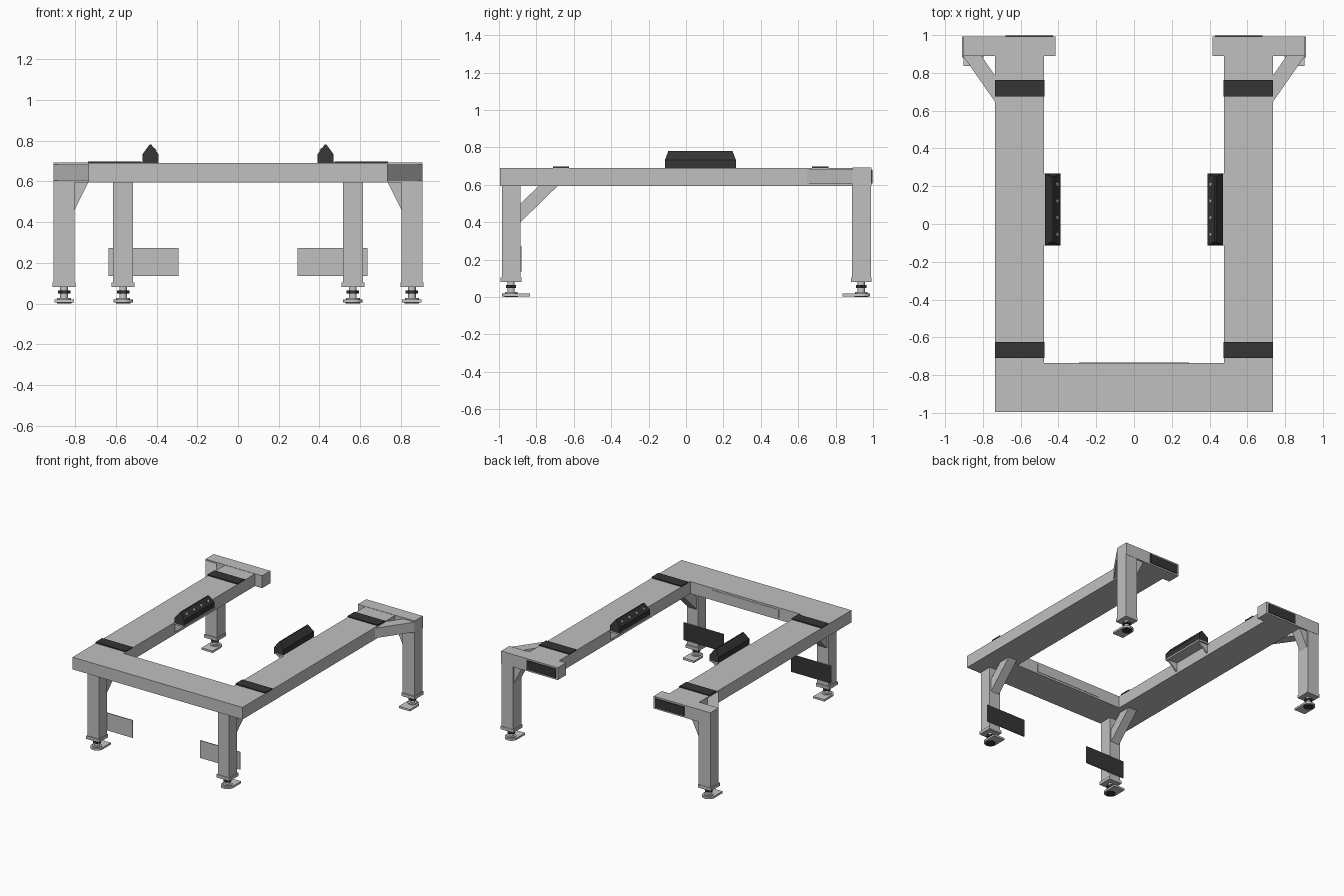
import bpy, bmesh, math
from mathutils import Vector

if "Cube" in bpy.data.objects:
    bpy.data.objects.remove(bpy.data.objects["Cube"])


def mat(name, c):
    m = bpy.data.materials.new(name)
    m.diffuse_color = (*c, 1)
    m.use_nodes = True
    m.node_tree.nodes["Principled BSDF"].inputs["Base Color"].default_value = m.diffuse_color
    return m


GREY = mat("painted grey", (0.53, 0.53, 0.53))
BLACK = mat("black rubber", (0.035, 0.035, 0.035))
STEEL = mat("bright steel", (0.58, 0.58, 0.58))


def finish(bm, name, m):
    bmesh.ops.recalc_face_normals(bm, faces=bm.faces[:])
    me = bpy.data.meshes.new(name)
    bm.to_mesh(me)
    bm.free()
    me.materials.append(m)
    ob = bpy.data.objects.new(name, me)
    bpy.context.collection.objects.link(ob)
    return ob


def prism(name, pts, axis, lo, hi, m):
    """Extrude a 2D profile along an axis; profile axes are the other two in xyz order."""
    def place(p, h):
        co = list(p)
        co.insert(axis, h)
        return co
    bm = bmesh.new()
    f = bm.faces.new([bm.verts.new(place(p, lo)) for p in pts])
    ext = bmesh.ops.extrude_face_region(bm, geom=[f])["geom"]
    for v in ext:
        if isinstance(v, bmesh.types.BMVert):
            v.co[axis] = hi
    return finish(bm, name, m)


def box(name, x0, x1, y0, y1, z0, z1, m):
    return prism(name, [(x0, y0), (x1, y0), (x1, y1), (x0, y1)], 2, z0, z1, m)


def cyl(name, x, y, z0, z1, r, m, n=20):
    pts = [(x + r * math.cos(2 * math.pi * i / n), y + r * math.sin(2 * math.pi * i / n)) for i in range(n)]
    ob = prism(name, pts, 2, z0, z1, m)
    for p in ob.data.polygons:
        p.use_smooth = n > 8 and abs(p.normal.z) < 0.5
    return ob


def foot(tag, x, y, d):
    """Levelling foot; d is the y direction of its square tongue."""
    box(tag + "_leg_flange", x - 0.056, x + 0.056, y - 0.056, y + 0.056, 0.08, 0.104, GREY)
    cyl(tag + "_foot_stem", x, y, 0.018, 0.082, 0.019, STEEL)
    cyl(tag + "_foot_lock_nut", x, y, 0.048, 0.064, 0.031, BLACK, 6)
    cyl(tag + "_foot_collar", x, y, 0.016, 0.026, 0.034, STEEL)
    r = 0.048
    arc = [(x + r * math.cos(a), y - d * r * math.sin(a)) for a in [math.pi * i / 14 for i in range(15)]]
    prism(tag + "_foot_plate", arc + [(x - r, y + d * 0.1), (x + r, y + d * 0.1)], 2, 0.004, 0.019, STEEL)
    cyl(tag + "_foot_pad", x, y, 0, 0.005, 0.036, BLACK)


ZB, ZT = 0.595, 0.69

# U-shaped top frame
prism("top_frame", [(-0.735, -0.995), (0.735, -0.995), (0.735, 0.9), (0.477, 0.9), (0.477, -0.735),
                    (-0.477, -0.735), (-0.477, 0.9), (-0.735, 0.9)], 2, ZB, ZT, GREY)
box("cross_beam_inner_plate", -0.29, 0.29, -0.736, -0.732, 0.61, 0.675, GREY)

for s, side in ((-1, "left"), (1, "right")):
    def sbox(name, x0, x1, *a):
        return box(side + "_" + name, s * x0, s * x1, *a)

    def sx(pts):
        return [(s * x, y) for x, y in pts]

    # Front leg with diagonal brace
    sbox("front_leg", 0.515, 0.613, -0.985, -0.885, 0.1, ZB, GREY)
    prism(side + "_front_brace", [(-0.885, 0.40), (-0.885, 0.50), (-0.785, ZB), (-0.685, ZB)], 0,
          s * 0.527, s * 0.601, GREY)
    foot(side + "_front", s * 0.564, -0.935, 1)

    # Rear end beam, leg, gusset and horizontal brace
    sbox("rear_beam", 0.415, 0.905, 0.89, 0.992, ZB, ZT + 0.002, GREY)
    sbox("rear_leg", 0.803, 0.905, 0.888, 0.99, 0.1, ZB, GREY)
    prism(side + "_rear_gusset", sx([(0.803, 0.46), (0.803, ZB), (0.735, ZB)]), 1, 0.9, 0.98, GREY)
    prism(side + "_rear_brace", sx([(0.733, 0.643), (0.905, 0.89), (0.808, 0.89), (0.733, 0.782)]), 2,
          0.605, 0.683, GREY)
    foot(side + "_rear", s * 0.854, 0.937, -1)
    sbox("rear_beam_panel", 0.43, 0.68, 0.991, 0.998, 0.607, 0.68, BLACK)

    # Sheet behind the front leg: grey front, black rear face
    sheet = sbox("leg_panel", 0.292, 0.637, -0.886, -0.879, 0.135, 0.272, GREY)
    sheet.data.materials.append(BLACK)
    for p in sheet.data.polygons:
        p.material_index = 1 if p.normal.y > 0.5 else 0

    # Grip strips across the rail
    for tag, y0, y1 in (("front", -0.71, -0.625), ("rear", 0.675, 0.762)):
        sbox(tag + "_grip_strip", 0.475, 0.737, y0, y1, ZT - 0.001, 0.698, BLACK)

    # Tapered guide block on a bracket with triangular ribs
    guide = prism(side + "_guide_block", sx([(0.39, 0.69), (0.39, 0.732), (0.425, 0.78), (0.435, 0.78),
                                              (0.47, 0.732), (0.47, 0.69)]), 1, -0.113, 0.267, BLACK)
    for v in guide.data.vertices:
        if v.co.z > 0.77:
            v.co.y += 0.018 if v.co.y < 0 else -0.018
    sbox("guide_shelf", 0.39, 0.48, -0.113, 0.267, 0.68, 0.69, GREY)
    for i, y in enumerate((-0.10, 0.242)):
        prism(f"{side}_guide_rib_{i}", sx([(0.392, 0.681), (0.48, 0.681), (0.48, 0.61)]), 1, y, y + 0.012, GREY)
    # Bolts on the inner slope of the guide
    for i in range(4):
        b = cyl(f"{side}_guide_bolt_{i}", 0, 0, -0.004, 0.004, 0.009, STEEL, 12)
        b.location = (s * 0.4075, -0.055 + 0.0885 * i, 0.756)
        b.rotation_euler = Vector((-s * 0.048, 0, 0.035)).to_track_quat('Z', 'Y').to_euler()
